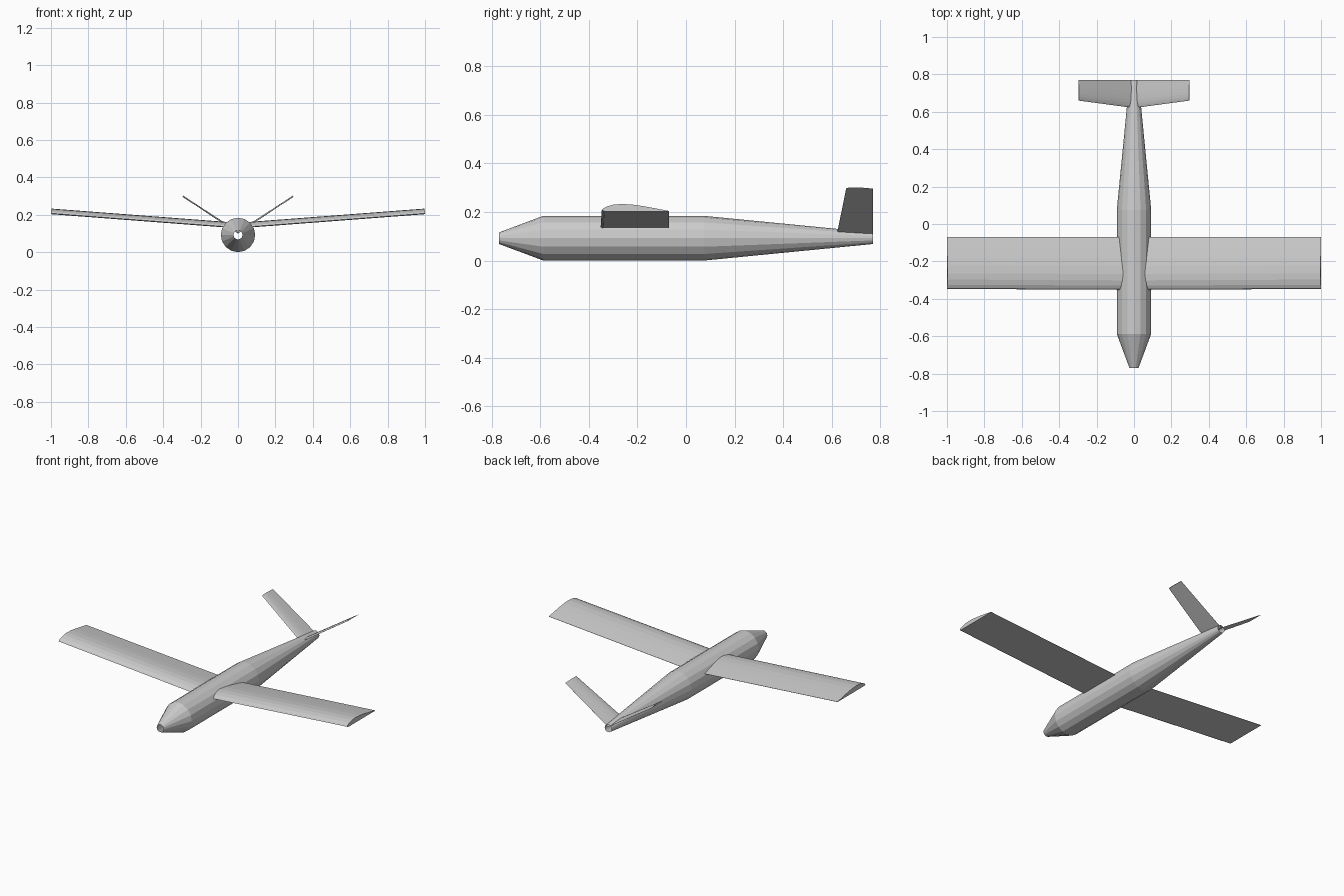
import bpy, bmesh
from math import sin, cos, pi, atan
from mathutils import Vector

if "Cube" in bpy.data.objects:
    bpy.data.objects.remove(bpy.data.objects["Cube"])

SIDES = 16
AXIS_Z = 0.092


def make_object(name, bm):
    bmesh.ops.recalc_face_normals(bm, faces=bm.faces)
    mesh = bpy.data.meshes.new(name)
    bm.to_mesh(mesh)
    bm.free()
    obj = bpy.data.objects.new(name, mesh)
    bpy.context.collection.objects.link(obj)
    return obj


def loft(name, rings, caps):
    bm = bmesh.new()
    loops = [[bm.verts.new(p) for p in ring] for ring in rings]
    n = len(loops[0])
    for a, b in zip(loops, loops[1:]):
        for i in range(n):
            j = (i + 1) % n
            bm.faces.new((a[i], a[j], b[j], b[i]))
    if caps:
        bm.faces.new(loops[0])
        bm.faces.new(loops[-1])
    return make_object(name, bm)


# Flat-bottomed airfoil: (fraction of chord, fraction of thickness)
AIRFOIL = [(0, 0.15), (0.02, 0.4), (0.08, 0.68), (0.18, 0.92), (0.3, 1),
           (0.45, 0.92), (0.6, 0.73), (0.8, 0.4), (1, 0.04), (1, 0), (0.04, 0)]


def airfoil_ring(x, z, lead, trail, thick, slope):
    # thickness is measured square to the tilted surface
    a = atan(slope)
    return [Vector((x - sin(a) * t * thick, lead + c * (trail - lead),
                    z + cos(a) * t * thick)) for c, t in AIRFOIL]


def surface_pair(name, root, tip):
    slope = (tip[1] - root[1]) / (tip[0] - root[0])
    for side, sx in (("left", -1), ("right", 1)):
        rings = [airfoil_ring(*p, slope) for p in (root, tip)]
        for ring in rings:
            for v in ring:
                v.x *= sx
        loft(f"{side}_{name}", rings, True)


# Fuselage: open-ended tube with a tapered nose and long tail cone
profile = [(-0.77, 0.024), (-0.588, 0.092), (0.075, 0.092), (0.77, 0.024)]
loft("fuselage", [[(r * cos(2 * pi * i / SIDES), y, AXIS_Z + r * sin(2 * pi * i / SIDES))
                   for i in range(SIDES)] for y, r in profile], False)

# Wings and V-tail: (x, z, leading y, trailing y, thickness)
surface_pair("wing", (0.0, 0.127, -0.352, -0.07, 0.03), (1.0, 0.203, -0.347, -0.07, 0.03))
surface_pair("tail_fin", (0.0, 0.1, 0.62, 0.77, 0.009), (0.297, 0.296, 0.66, 0.77, 0.007))
